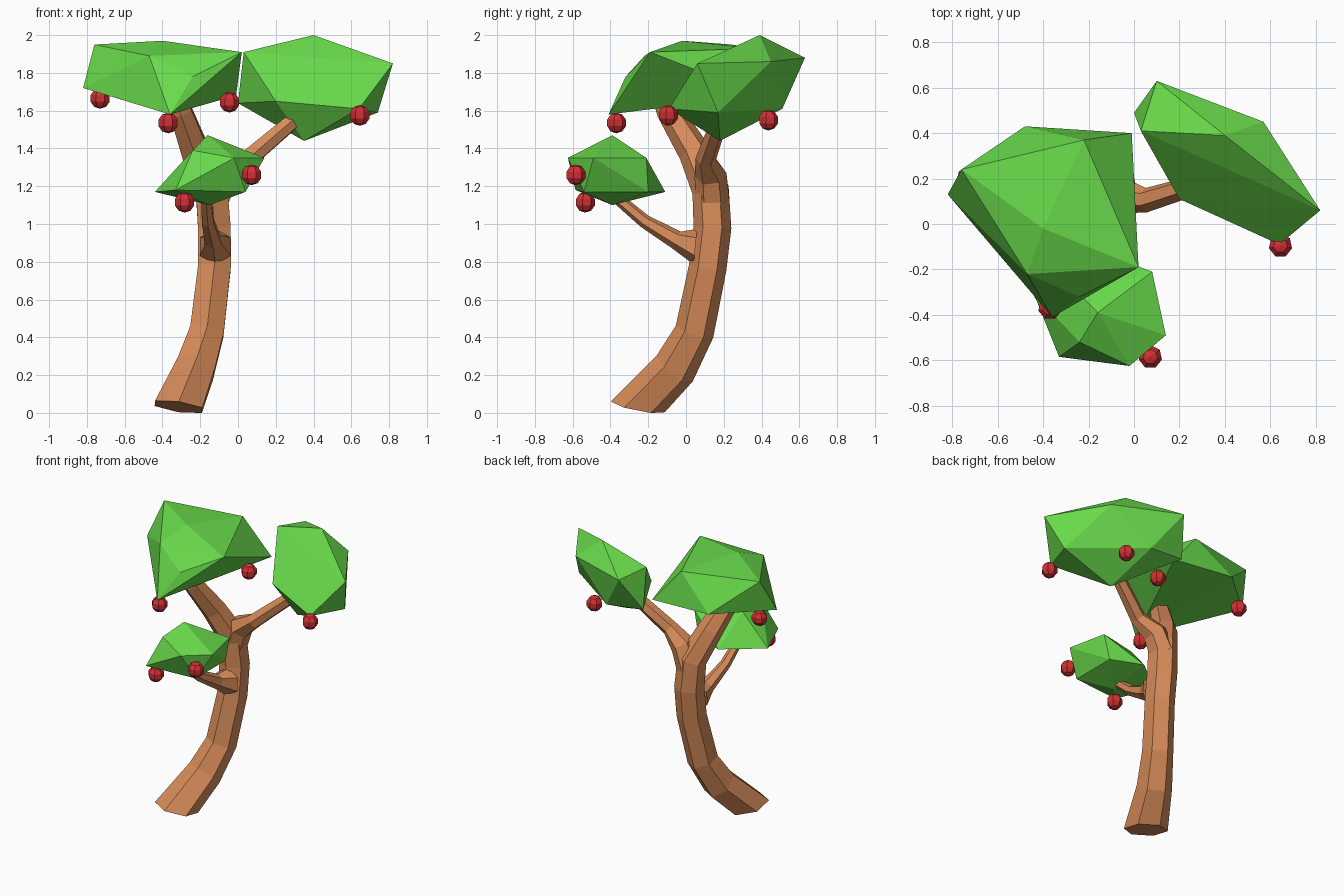
import bpy, bmesh, math
from mathutils import Vector


def material(name, rgb):
    m = bpy.data.materials.new(name)
    m.diffuse_color = (*rgb, 1)
    return m


BARK = material("bark", (0.68, 0.26, 0.10))
LEAF = material("leaf", (0.14, 0.70, 0.07))
FRUIT = material("fruit", (0.65, 0.03, 0.035))


def finish(bm, name, mat):
    bmesh.ops.recalc_face_normals(bm, faces=bm.faces)
    mesh = bpy.data.meshes.new(name)
    bm.to_mesh(mesh)
    bm.free()
    mesh.materials.append(mat)
    obj = bpy.data.objects.new(name, mesh)
    bpy.context.collection.objects.link(obj)
    return obj


def limb(name, path, sides, start_dir=None):
    """Tapered faceted tube through (x, y, z, radius) points."""
    bm = bmesh.new()
    pts = [Vector(p[:3]) for p in path]
    rings = []
    for i, p in enumerate(pts):
        d = pts[min(i + 1, len(pts) - 1)] - pts[max(i - 1, 0)]
        if i == 0 and start_dir:
            d = Vector(start_dir)
        q = Vector((0, 0, 1)).rotation_difference(d.normalized())
        ring = []
        for k in range(sides):
            a = math.tau * (k + 0.5) / sides
            ring.append(bm.verts.new(p + q @ Vector((math.cos(a), math.sin(a), 0)) * path[i][3]))
        rings.append(ring)
    for lo, hi in zip(rings, rings[1:]):
        for k in range(sides):
            j = (k + 1) % sides
            bm.faces.new((lo[k], lo[j], hi[j], hi[k]))
    bm.faces.new(rings[0])
    bm.faces.new(rings[-1])
    return finish(bm, name, BARK)


def foliage(name, points):
    """Faceted leaf clump: convex hull of a few corner points."""
    bm = bmesh.new()
    for p in points:
        bm.verts.new(p)
    bmesh.ops.convex_hull(bm, input=bm.verts)
    loose = [v for v in bm.verts if not v.link_faces]
    bmesh.ops.delete(bm, geom=loose, context='VERTS')
    return finish(bm, name, LEAF)


# Curved six-sided trunk running up into the left branch
limb("trunk", [
    (-0.315, -0.255, 0.032, 0.146), (-0.225, -0.06, 0.235, 0.118),
    (-0.165, 0.045, 0.43, 0.104), (-0.125, 0.115, 0.77, 0.10),
    (-0.125, 0.14, 0.98, 0.10), (-0.14, 0.13, 1.18, 0.098),
    (-0.225, 0.045, 1.38, 0.085), (-0.305, -0.09, 1.60, 0.068),
    (-0.33, -0.12, 1.68, 0.06)], 6, (0.15, 0.2, 1))

# Side branches
limb("right_branch", [
    (-0.13, 0.14, 1.12, 0.09), (-0.07, 0.13, 1.26, 0.085),
    (0.055, 0.105, 1.345, 0.054), (0.285, 0.175, 1.54, 0.045)], 6)
limb("front_branch", [
    (-0.12, 0.05, 0.88, 0.095), (-0.135, -0.05, 0.915, 0.05),
    (-0.16, -0.22, 1.015, 0.036), (-0.17, -0.38, 1.15, 0.03)], 6, (0, -1, 0.1))

# Leaf clumps
foliage("left_foliage", [
    (-0.82, 0.13, 1.72), (-0.76, 0.24, 1.95), (-0.40, -0.02, 1.97),
    (-0.47, -0.22, 1.89), (-0.24, -0.32, 1.78), (0.02, -0.19, 1.91),
    (-0.36, -0.41, 1.58), (-0.01, 0.40, 1.68), (-0.48, 0.43, 1.71),
    (-0.22, 0.37, 1.93)])
foliage("right_foliage", [
    (0.03, 0.41, 1.91), (0.40, 0.39, 2.0), (0.82, 0.06, 1.85),
    (0.20, 0.11, 1.65), (0.0, 0.49, 1.64), (0.10, 0.63, 1.88),
    (0.57, 0.45, 1.86), (0.64, -0.09, 1.61), (0.74, 0.17, 1.59),
    (0.35, 0.18, 1.44), (0.28, 0.51, 1.61)])
foliage("front_foliage", [
    (-0.16, -0.39, 1.47), (0.14, -0.49, 1.35), (-0.02, -0.625, 1.35),
    (-0.24, -0.52, 1.39), (-0.24, -0.31, 1.38), (0.08, -0.21, 1.35),
    (-0.33, -0.585, 1.18), (-0.44, -0.31, 1.17), (-0.18, -0.11, 1.17),
    (0.04, -0.20, 1.17), (0.04, -0.54, 1.17), (-0.15, -0.39, 1.10)])

# Berries hanging from the clumps
for i, p in enumerate([
        (-0.73, 0.20, 1.665), (-0.37, -0.37, 1.535), (-0.045, 0.19, 1.645),
        (0.645, -0.095, 1.575), (0.43, 0.435, 1.55),
        (0.072, -0.585, 1.26), (-0.283, -0.535, 1.115)]):
    bm = bmesh.new()
    bmesh.ops.create_uvsphere(bm, u_segments=7, v_segments=5, radius=0.055)
    berry = finish(bm, f"berry_{i + 1}", FRUIT)
    berry.location = p
